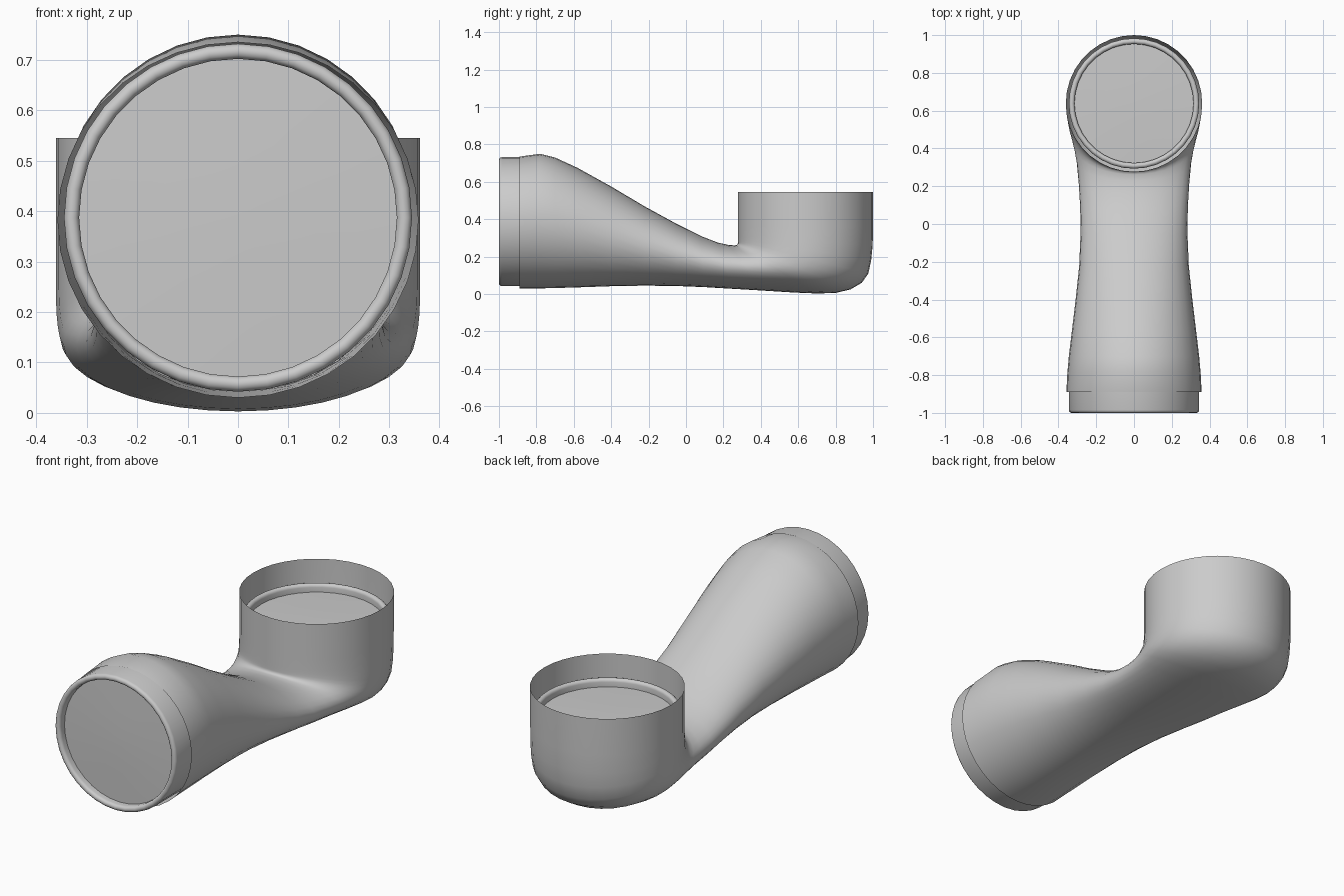
import bpy, bmesh, math
from mathutils import Matrix

if "Cube" in bpy.data.objects:
    bpy.data.objects.remove(bpy.data.objects["Cube"])

SIDES = 36


def build(name, rings, cap_end=False):
    """Skin a list of closed point rings into one smooth object."""
    bm = bmesh.new()
    loops = [[bm.verts.new(p) for p in ring] for ring in rings]
    for a, b in zip(loops, loops[1:]):
        for i in range(SIDES):
            j = (i + 1) % SIDES
            bm.faces.new((a[i], a[j], b[j], b[i]))
    if cap_end:
        bm.faces.new(loops[-1])
    bmesh.ops.recalc_face_normals(bm, faces=bm.faces)
    mesh = bpy.data.meshes.new(name)
    bm.to_mesh(mesh)
    bm.free()
    obj = bpy.data.objects.new(name, mesh)
    bpy.context.collection.objects.link(obj)
    bpy.ops.object.select_all(action='DESELECT')
    obj.select_set(True)
    bpy.context.view_layer.objects.active = obj
    bpy.ops.object.shade_smooth_by_angle(angle=math.radians(40))
    return obj


def section(ya, za, yb, zb, w):
    """Ellipse spanning a top/inner point and a bottom/outer point in the yz plane."""
    ring = []
    for i in range(SIDES):
        t = 2 * math.pi * i / SIDES
        c, s = math.cos(t), math.sin(t)
        ring.append((w * s, (ya + yb) / 2 + c * (ya - yb) / 2,
                     (za + zb) / 2 + c * (za - zb) / 2))
    return ring


def end_liner(name, lead, matrix):
    """Sleeve with a rolled lip and a recessed closing disc, lip top at local z = 0."""
    profile = [(0.345, -lead)]
    for i in range(7):
        a = math.pi * i / 6
        profile.append((0.33 + 0.015 * math.cos(a), -0.015 + 0.015 * math.sin(a)))
    profile += [(0.315, -0.04), (0.16, -0.035), (0.03, -0.033)]
    rings = [[(r * math.cos(2 * math.pi * i / SIDES), r * math.sin(2 * math.pi * i / SIDES), z)
              for i in range(SIDES)] for r, z in profile]
    obj = build(name, rings, cap_end=True)
    obj.matrix_world = matrix
    return obj


# Outer shell: wide front, flattened waist, tight elbow, upright cup
duct = [
    (-0.89, 0.735, -0.89, 0.03, 0.358),
    (-0.78, 0.75, -0.80, 0.03, 0.353),
    (-0.70, 0.73, -0.70, 0.032, 0.345),
    (-0.58, 0.675, -0.57, 0.036, 0.330),
    (-0.40, 0.575, -0.40, 0.042, 0.309),
    (-0.22, 0.468, -0.22, 0.045, 0.290),
    (-0.05, 0.375, -0.05, 0.043, 0.283),
    (0.08, 0.310, 0.10, 0.037, 0.285),
    (0.17, 0.275, 0.25, 0.028, 0.292),
    (0.23, 0.262, 0.42, 0.018, 0.303),
    (0.262, 0.260, 0.58, 0.008, 0.320),
    (0.272, 0.263, 0.70, 0.003, 0.334),
    (0.275, 0.267, 0.80, 0.006, 0.346),
    (0.277, 0.272, 0.88, 0.025, 0.353),
    (0.277, 0.278, 0.94, 0.060, 0.357),
    (0.277, 0.286, 0.975, 0.11, 0.360),
    (0.277, 0.296, 0.99, 0.18, 0.361),
    (0.277, 0.31, 0.998, 0.26, 0.361),
    (0.277, 0.36, 1.0, 0.36, 0.361),
    (0.277, 0.545, 1.0, 0.545, 0.361),
]
build("duct_shell", [section(*s) for s in duct])

# Front collar projecting from the shell
end_liner("front_collar", 0.2,
          Matrix.Translation((0, -1, 0.387)) @ Matrix.Rotation(math.radians(90), 4, 'X'))

# Lip and closing disc sunk inside the upright cup
end_liner("cup_liner", 0.1, Matrix.Translation((0, 0.638, 0.435)))
